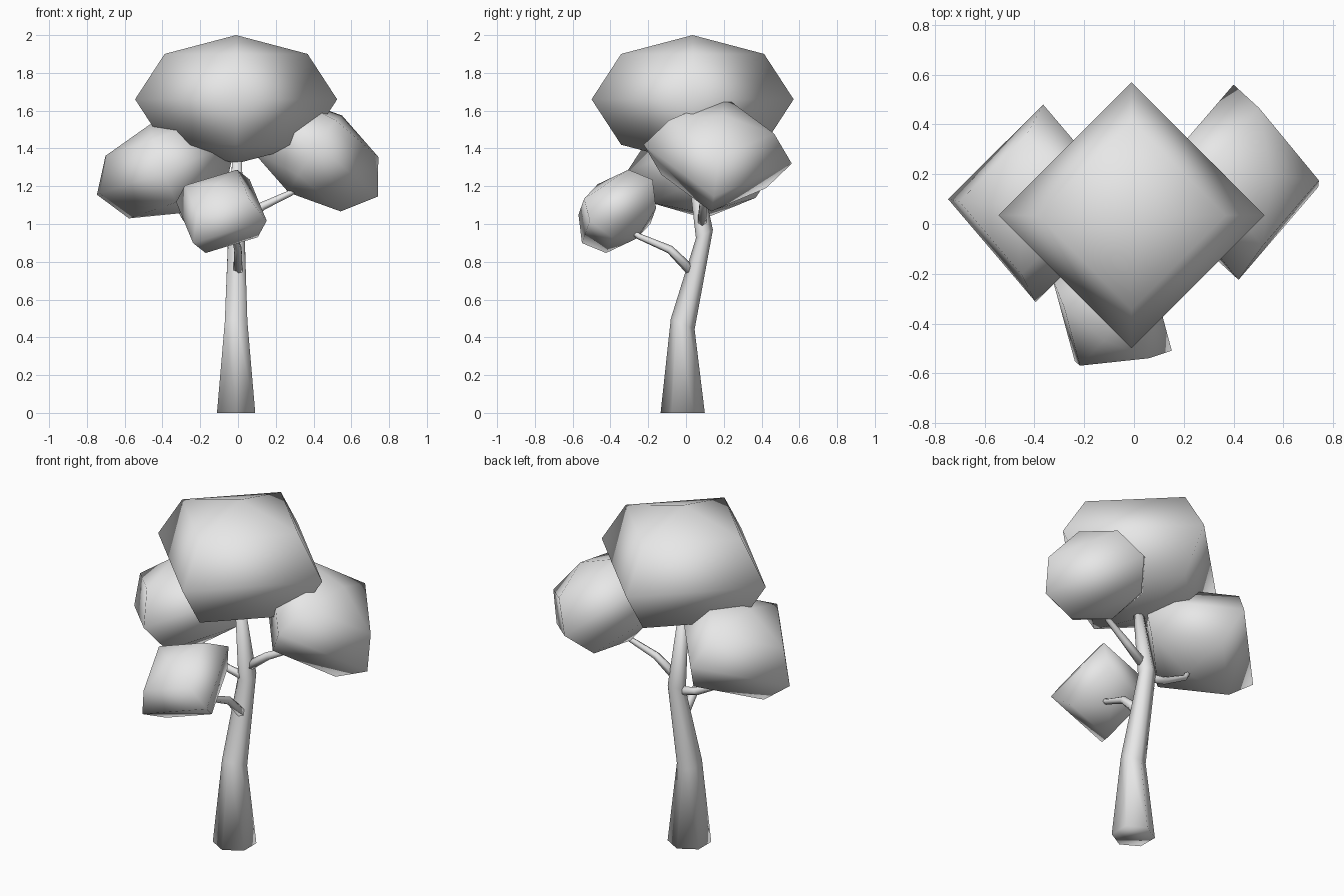
import bpy, bmesh, math
from mathutils import Vector, Matrix

cube = bpy.data.objects.get("Cube")
if cube:
    bpy.data.objects.remove(cube, do_unlink=True)

grey = bpy.data.materials.new("light grey")
grey.use_nodes = True
grey.diffuse_color = (0.8, 0.8, 0.8, 1)
grey.node_tree.nodes["Principled BSDF"].inputs["Base Color"].default_value = (0.8, 0.8, 0.8, 1)


def finish(bm, name):
    bmesh.ops.recalc_face_normals(bm, faces=bm.faces)
    mesh = bpy.data.meshes.new(name)
    for face in bm.faces:
        face.smooth = True
    bm.to_mesh(mesh)
    bm.free()
    mesh.materials.append(grey)
    obj = bpy.data.objects.new(name, mesh)
    bpy.context.collection.objects.link(obj)
    return obj


def leaf_clump(name, centre, a, b, height):
    """Four-sided ball with half axes a and b, flattened along the third."""
    a, b = Vector(a), Vector(b)
    c = a.cross(b).normalized() * height
    matrix = Matrix((a, b, c)).transposed().to_4x4()
    matrix.translation = Vector(centre)
    bm = bmesh.new()
    bmesh.ops.create_uvsphere(bm, u_segments=4, v_segments=4, radius=1, matrix=matrix)
    return finish(bm, name)


def limb(name, points, radii, ref, normals=None, sides=6):
    """Tapered tube through the points; ref fixes the twist of the rings."""
    points = [Vector(p) for p in points]
    bm = bmesh.new()
    rings = []
    for i, (p, r) in enumerate(zip(points, radii)):
        n = normals[i] if normals else points[min(i + 1, len(points) - 1)] - points[max(i - 1, 0)]
        u = n.cross(Vector(ref)).normalized()
        v = u.cross(n).normalized()
        angles = [math.tau * k / sides for k in range(sides)]
        rings.append([bm.verts.new(p + r * (u * math.cos(t) + v * math.sin(t))) for t in angles])
    for low, high in zip(rings, rings[1:]):
        for k in range(sides):
            j = (k + 1) % sides
            bm.faces.new((low[k], low[j], high[j], high[k]))
    bm.faces.new(rings[0])
    bm.faces.new(rings[-1])
    return finish(bm, name)


# Trunk: bends backwards, then forwards into the crown
tilts = [math.radians(t) for t in (0, -24, 26, 10)]
limb("trunk",
     [(-0.01, -0.0175, 0), (-0.01, -0.0175, 0.47), (-0.008, 0.0975, 0.947), (-0.005, 0.02, 1.42)],
     [0.117, 0.069, 0.05, 0.025], (1, 0, 0),
     [Vector((0, -math.sin(t), math.cos(t))) for t in tilts])

# Branches
taper = [0.028, 0.022, 0.016, 0.013]
limb("front_branch",
     [(0, 0.03, 0.75), (0, -0.085, 0.865), (-0.02, -0.25, 0.935), (-0.04, -0.32, 0.99)],
     taper, (1, 0, 0))
limb("left_branch",
     [(0, 0.085, 1.0), (0.13, 0.09, 1.095), (0.28, 0.12, 1.165), (0.36, 0.14, 1.24)],
     taper, (0, 1, 0))
limb("right_branch",
     [(0, 0.09, 0.93), (-0.13, 0.09, 0.955), (-0.28, 0.09, 1.03), (-0.34, 0.08, 1.13)],
     taper, (0, 1, 0))

# Foliage
leaf_clump("top_foliage", (-0.01, 0.035, 1.66), (0.535, 0, 0), (0, 0.535, 0), 0.34)
leaf_clump("right_foliage", (-0.38, 0.083, 1.292), (-0.367, 0.017, -0.137), (0.015, 0.397, 0.017), 0.25)
leaf_clump("left_foliage", (0.41, 0.168, 1.37), (0.33, -0.02, -0.225), (-0.01, 0.392, -0.05), 0.25)
leaf_clump("front_foliage", (-0.088, -0.364, 1.067), (0.15, 0.187, 0.168), (0.24, -0.145, -0.05), 0.18)
